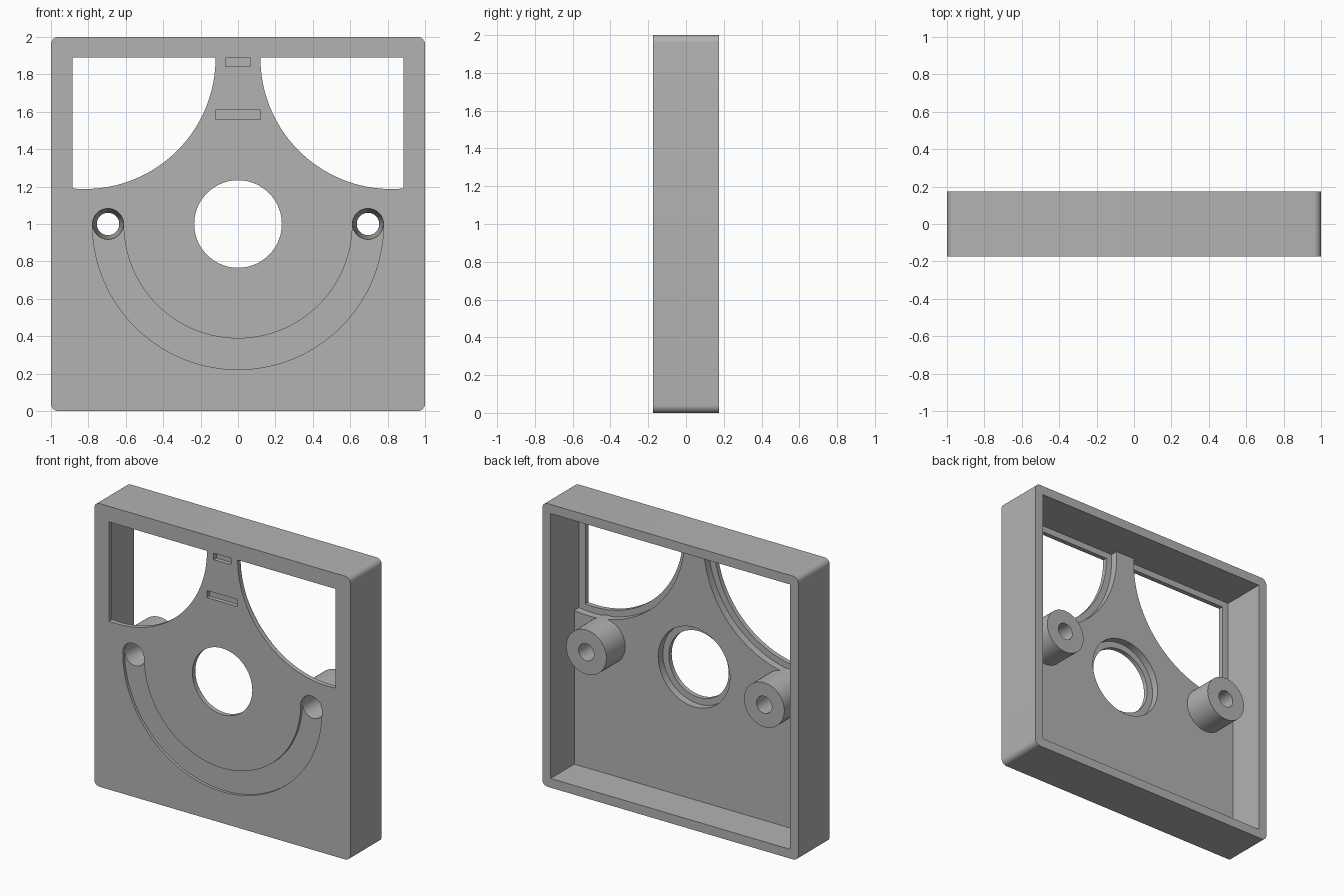
import bpy, bmesh
from math import pi, cos, sin, sqrt, asin

if "Cube" in bpy.data.objects:
    bpy.data.objects.remove(bpy.data.objects["Cube"], do_unlink=True)

FRONT, BACK = -0.175, 0.175   # overall depth
LIP = -0.142                  # back of the thin lips around the openings
PLATE = -0.09                 # back of the face plate
INNER = 0.935                 # half width of the cavity
MID = 1.0                     # height of the centre
BOSS_X, BOSS_END = 0.695, 0.12

grey = bpy.data.materials.new("plain_grey")
grey.use_nodes = True
grey.diffuse_color = (0.45, 0.45, 0.45, 1)
grey.node_tree.nodes["Principled BSDF"].inputs["Base Color"].default_value = (0.45, 0.45, 0.45, 1)


def arc(cx, cz, r, a0, a1, n):
    return [(cx + r * cos(a0 + (a1 - a0) * i / n), cz + r * sin(a0 + (a1 - a0) * i / n))
            for i in range(n + 1)]


def circle(cx, cz, r, n=64):
    return arc(cx, cz, r, 0, 2 * pi, n)[:-1]


def rect(x0, x1, z0, z1):
    return [(x0, z0), (x1, z0), (x1, z1), (x0, z1)]


def loft(name, sections):
    """Solid through matching (outline, y) sections, capped at both ends."""
    bm = bmesh.new()
    rings = [[bm.verts.new((x, y, z)) for x, z in outline] for outline, y in sections]
    n = len(rings[0])
    for a, b in zip(rings, rings[1:]):
        for i in range(n):
            j = (i + 1) % n
            bm.faces.new((a[i], a[j], b[j], b[i]))
    bm.faces.new(rings[0])
    bm.faces.new(rings[-1])
    bmesh.ops.recalc_face_normals(bm, faces=bm.faces)
    mesh = bpy.data.meshes.new(name)
    bm.to_mesh(mesh)
    bm.free()
    mesh.materials.append(grey)
    obj = bpy.data.objects.new(name, mesh)
    bpy.context.collection.objects.link(obj)
    return obj


def prism(name, outline, y0, y1):
    return loft(name, [(outline, y0), (outline, y1)])


def combine(target, tool, operation):
    """Apply a boolean and discard the tool."""
    tool.hide_render = True
    mod = target.modifiers.new(tool.name, 'BOOLEAN')
    mod.operation, mod.solver, mod.object = operation, 'EXACT', tool
    graph = bpy.context.evaluated_depsgraph_get()
    result = bpy.data.meshes.new_from_object(target.evaluated_get(graph))
    target.modifiers.clear()
    target.data = result
    bpy.data.objects.remove(tool, do_unlink=True)


def cut(name, outline, y0, y1):
    combine(housing, prism(name, outline, y0, y1), 'DIFFERENCE')


def window(side, r, edge, top):
    """Quarter-round opening with a squared outer top corner."""
    cx, cz = 0.82, 1.887
    start = -pi / 2 + asin((edge - cx) / r)
    pts = [(edge, top)] + arc(cx, cz, r, start, -pi, 48)
    if top > cz:
        pts.append((cx - r, top))
    return [(side * x, z) for x, z in pts]


# Housing shell with rounded corners
R = 0.04
shell = []
for i, (sx, sz) in enumerate([(1, 1), (-1, 1), (-1, -1), (1, -1)]):
    shell += arc(sx * (1 - R), MID + sz * (1 - R), R, i * pi / 2, (i + 1) * pi / 2, 8)
housing = prism("housing", shell, FRONT, BACK)
cut("cavity", rect(-INNER, INNER, MID - INNER, MID + INNER), PLATE, BACK + 0.1)

# Windows and centre hole, each stepped wider behind a thin lip
for side in (-1, 1):
    cut("window_recess", window(side, 0.745, INNER, MID + INNER), LIP, 0)
    cut("window_opening", window(side, 0.70, 0.885, 1.89), FRONT - 0.1, 0)
cut("centre_recess", circle(0, MID, 0.28, 96), LIP, 0)
cut("centre_hole", circle(0, MID, 0.234, 96), FRONT - 0.1, 0)

# Screw bosses on the back of the plate
for side in (-1, 1):
    boss = prism("boss", circle(side * BOSS_X, MID, 0.157), LIP - 0.015, BOSS_END)
    combine(housing, boss, 'UNION')

# Shallow curved groove on the front face
W = 0.083
groove = (arc(0, MID, BOSS_X + W, pi, 2 * pi, 96)[:-1]
          + arc(BOSS_X, MID, W, 0, pi, 24)[:-1]
          + arc(0, MID, BOSS_X - W, 2 * pi, pi, 96)[:-1]
          + arc(-BOSS_X, MID, W, 0, pi, 24)[:-1])
cut("groove", groove, FRONT - 0.1, FRONT + 0.02)

# Tapered screw holes through the bosses
for side in (-1, 1):
    x = side * BOSS_X
    bore = loft("screw_hole", [(circle(x, MID, 0.082), FRONT - 0.05),
                               (circle(x, MID, 0.082), FRONT + 0.03),
                               (circle(x, MID, 0.06), BOSS_END - 0.05),
                               (circle(x, MID, 0.06), BOSS_END + 0.1)])
    combine(housing, bore, 'DIFFERENCE')

# Blind slots in the web between the windows
cut("small_slot", rect(-0.067, 0.067, 1.842, 1.888), FRONT - 0.1, FRONT + 0.03)
cut("large_slot", rect(-0.12, 0.12, 1.56, 1.61), FRONT - 0.1, FRONT + 0.03)

# Smooth curves, sharp edges
bpy.ops.object.select_all(action='DESELECT')
housing.select_set(True)
bpy.context.view_layer.objects.active = housing
bpy.ops.object.shade_smooth_by_angle(angle=pi / 6)
